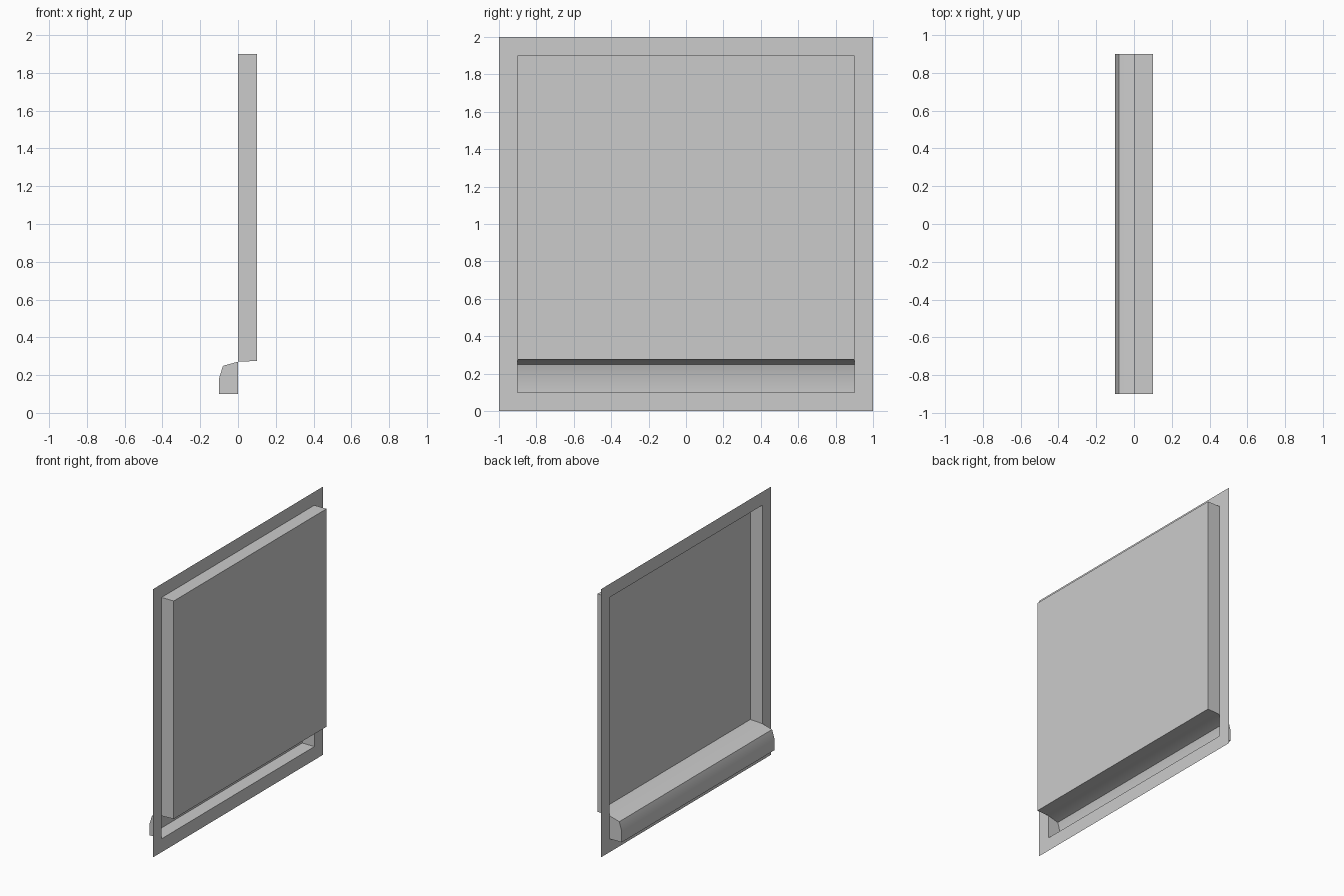
import bpy, bmesh

if "Cube" in bpy.data.objects:
    bpy.data.objects.remove(bpy.data.objects["Cube"])


def finish(name, bm):
    bmesh.ops.recalc_face_normals(bm, faces=bm.faces)
    mesh = bpy.data.meshes.new(name)
    bm.to_mesh(mesh)
    bm.free()
    obj = bpy.data.objects.new(name, mesh)
    bpy.context.collection.objects.link(obj)
    return obj


# Flat sheet border around the opening, in the x = 0 plane
bm = bmesh.new()
outer = [bm.verts.new((0, y, z)) for y, z in ((-1, 0), (1, 0), (1, 2), (-1, 2))]
inner = [bm.verts.new((0, y, z)) for y, z in ((-.9, .1), (.9, .1), (.9, 1.9), (-.9, 1.9))]
for i in range(4):
    j = (i + 1) % 4
    bm.faces.new((outer[i], outer[j], inner[j], inner[i]))
border = finish("border_sheet", bm)
if border.data.polygons[0].normal.x < 0:
    border.data.flip_normals()

# Raised panel and hollow lower lip: one open x-z profile swept along y
profile = [(0, 1.9), (.1, 1.9), (.1, .275), (0, .271),
           (-.08, .249), (-.1, .183), (-.1, .1), (0, .1)]
bm = bmesh.new()
sides = [[bm.verts.new((x, y, z)) for x, z in profile] for y in (-.9, .9)]
a, b = sides
for i in range(len(profile) - 1):
    bm.faces.new((a[i], a[i + 1], b[i + 1], b[i]))

# End walls of the panel (first four points) and of the lip (the rest)
for s in sides:
    bm.faces.new(s[:4])
    bm.faces.new(s[3:])
panel = finish("panel_and_lip", bm)

# Face the panel front towards +x
front = max(panel.data.polygons, key=lambda p: p.center.x)
if front.normal.x < 0:
    panel.data.flip_normals()

# Smooth the rounded lip, keep the other edges crisp
bpy.context.view_layer.objects.active = panel
panel.select_set(True)
bpy.ops.object.shade_smooth_by_angle(angle=0.524)
